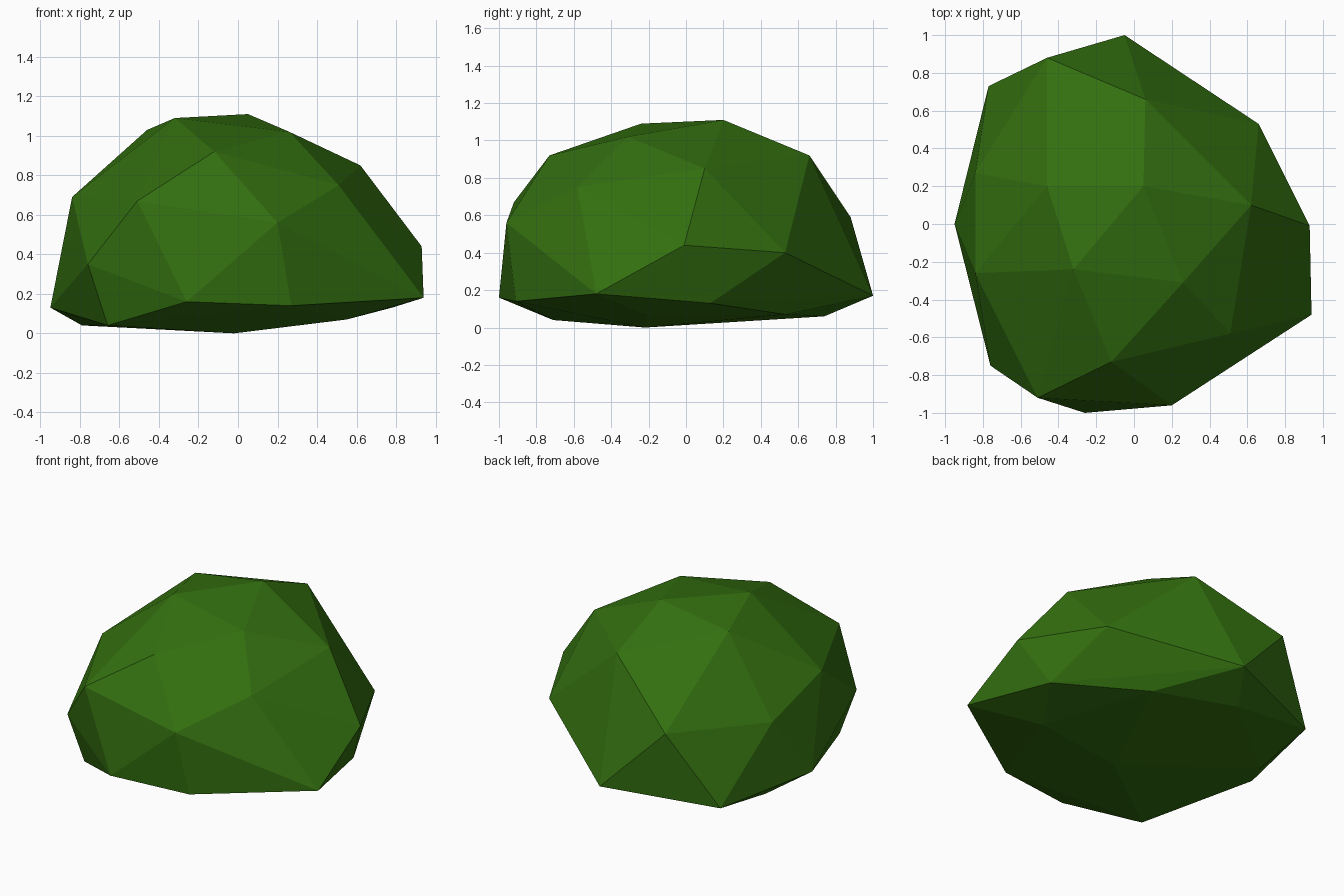
import bpy
import bmesh
from mathutils import Vector

# Remove the default cube only
default_cube = bpy.data.objects.get("Cube")
if default_cube:
    bpy.data.objects.remove(default_cube, do_unlink=True)


def make_material(name, colour):
    """One flat colour, visible in the viewport and in a render."""
    material = bpy.data.materials.new(name)
    material.use_nodes = True
    material.diffuse_color = colour
    shader = material.node_tree.nodes["Principled BSDF"]
    shader.inputs["Base Color"].default_value = colour
    shader.inputs["Roughness"].default_value = 0.9
    return material


# Corner points of the faceted bush, grouped in rings from crown to base
crown = [(-.32, -.24, 1.09), (.05, .2, 1.11), (.26, -.31, 1.02), (-.46, .2, 1.03)]
shoulder = [(.62, .1, .85), (.51, -.58, .75), (-.12, -.73, .92), (-.51, -.92, .67),
            (-.84, -.26, .69), (-.84, .27, .54), (-.46, .88, .59), (.06, .66, .92)]
waist = [(.93, -.01, .44), (.2, -.96, .56), (-.76, -.75, .35), (.66, .53, .4)]
skirt = [(.94, -.48, .18), (.27, -.91, .14), (-.26, -1, .16), (-.95, 0, .13),
         (-.77, .73, .11), (-.05, 1, .17), (.78, .13, .13)]
underside = [(.3, .53, .07), (-.22, .74, .06), (-.79, .27, .04), (-.66, -.71, .04),
             (.55, -.22, .07), (-.02, -.22, 0)]


def build_faceted_hull(name, rings, material):
    """Wrap the rings of points in a convex skin of flat triangles."""
    mesh = bpy.data.meshes.new(name)
    bm = bmesh.new()
    for ring in rings:
        for point in ring:
            bm.verts.new(Vector(point))
    bmesh.ops.convex_hull(bm, input=bm.verts[:])
    # Drop any point that ended up inside the skin
    loose = [v for v in bm.verts if not v.link_faces]
    bmesh.ops.delete(bm, geom=loose, context="VERTS")
    bmesh.ops.recalc_face_normals(bm, faces=bm.faces[:])
    for face in bm.faces:
        face.smooth = False
    bm.to_mesh(mesh)
    bm.free()
    mesh.materials.append(material)
    obj = bpy.data.objects.new(name, mesh)
    bpy.context.collection.objects.link(obj)
    return obj


# Bush foliage
leaf_green = make_material("leaf green", (.033, .16, .005, 1))
build_faceted_hull("bush_foliage", [crown, shoulder, waist, skirt, underside], leaf_green)
